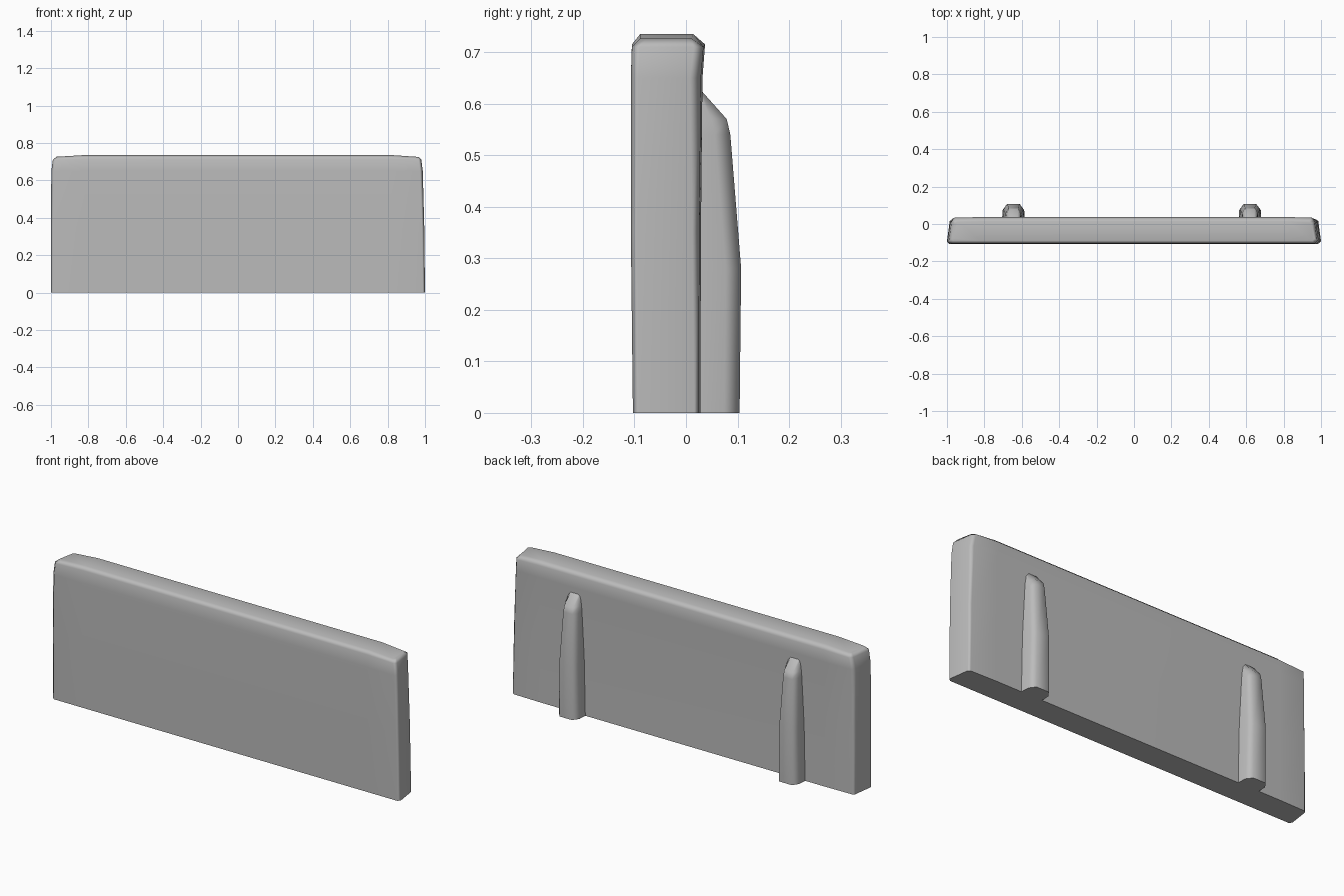
import bpy, bmesh, math

if "Cube" in bpy.data.objects:
    bpy.data.objects.remove(bpy.data.objects["Cube"])

grey = bpy.data.materials.new("plain_grey")
grey.diffuse_color = (0.5, 0.5, 0.5, 1)
grey.use_nodes = True
grey.node_tree.nodes["Principled BSDF"].inputs["Base Color"].default_value = grey.diffuse_color


def loft(name, rings, caps, angle=60):
    """Skin a stack of equal-length rings and cap both ends."""
    bm = bmesh.new()
    vs = [[bm.verts.new(p) for p in r] for r in rings]
    n = len(rings[0])
    for a, b in zip(vs, vs[1:]):
        for i in range(n):
            j = (i + 1) % n
            bm.faces.new((a[i], a[j], b[j], b[i]))
    bm.faces.new(vs[0][::-1])
    for c in caps:
        bm.faces.new([vs[-1][i] for i in c])
    bmesh.ops.recalc_face_normals(bm, faces=bm.faces)
    for f in bm.faces:
        f.smooth = True
    me = bpy.data.meshes.new(name)
    bm.to_mesh(me)
    bm.free()
    me.set_sharp_from_angle(angle=math.radians(angle))
    me.materials.append(grey)
    ob = bpy.data.objects.new(name, me)
    bpy.context.collection.objects.link(ob)
    wn = ob.modifiers.new("weighted", 'WEIGHTED_NORMAL')
    wn.keep_sharp = True


def panel_ring(z, drop, xl, xr, yf, yb, c, cb):
    """Chamfered slab section; the ends may dip by drop."""
    t, e = 0.015, z - drop   # sides narrow by t towards the back
    return [(xl + c, yf, e), (-0.82, yf, z), (0.82, yf, z), (xr - c, yf, e),
            (xr, yf + c, e), (xr - t, yb - cb, e),
            (xr - t - c, yb - 0.003, e), (0.82, yb, z), (-0.82, yb, z),
            (xl + t + c, yb - 0.003, e), (xl + t, yb - cb, e), (xl, yf + c, e)]


# Main slab with softened ends and top
loft("panel", [
    panel_ring(0.0, 0, -1.0, 1.0, -0.103, 0.028, 0.012, 0.012),
    panel_ring(0.35, 0, -1.0, 0.996, -0.107, 0.029, 0.013, 0.017),
    panel_ring(0.65, 0, -0.998, 0.988, -0.107, 0.032, 0.015, 0.024),
    panel_ring(0.715, 0.005, -0.990, 0.980, -0.105, 0.037, 0.015, 0.022),
    panel_ring(0.735, 0.009, -0.970, 0.965, -0.089, 0.014, 0.012, 0.012),
], [(1, 2, 7, 8), (2, 3, 4, 5, 6, 7), (8, 9, 10, 11, 0, 1)])


def rib_ring(cx, z, y, wb, wt, dip=0.0):
    """Rib section: base hidden in the slab, chamfered outer face."""
    ym = max(0.022, y - 0.03)
    return [(cx - wb, 0.01, z), (cx + wb, 0.01, z), (cx + wb * 0.95, ym, z - dip),
            (cx + wt, y, z), (cx - wt, y, z), (cx - wb * 0.95, ym, z - dip)]


# Two tapering supports on the back
for side, cx in (("left", -0.645), ("right", 0.62)):
    loft(side + "_back_rib", [
        rib_ring(cx, 0.0, 0.104, 0.061, 0.036),
        rib_ring(cx, 0.28, 0.107, 0.056, 0.034),
        rib_ring(cx, 0.54, 0.086, 0.044, 0.026),
        rib_ring(cx, 0.57, 0.079, 0.042, 0.025),
        rib_ring(cx, 0.625, 0.030, 0.034, 0.022),
    ], [range(6)])
